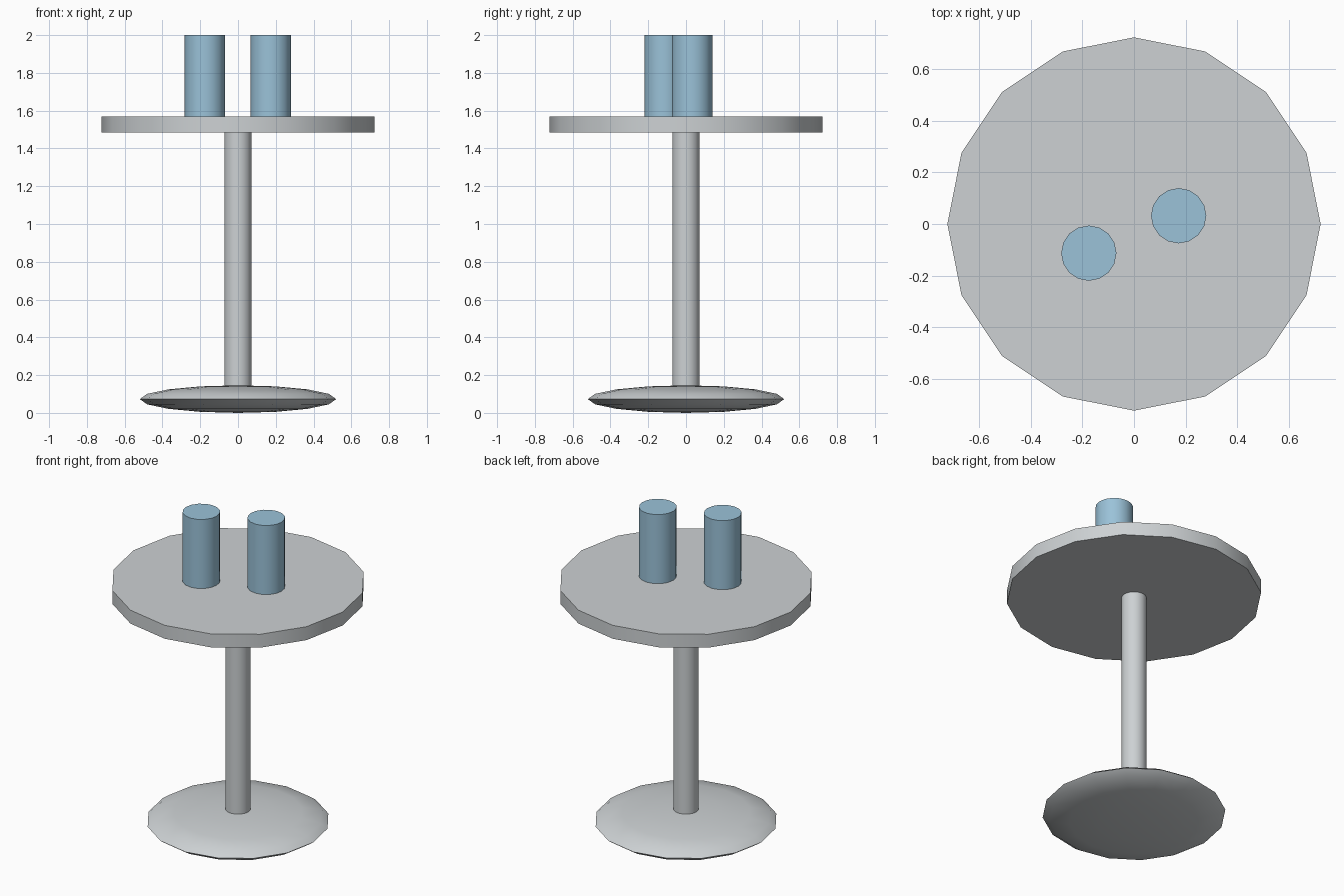
import bpy

cube = bpy.data.objects.get("Cube")
if cube:
    bpy.data.objects.remove(cube, do_unlink=True)

SIDES = 16


def make_material(name, rgb):
    mat = bpy.data.materials.new(name)
    mat.use_nodes = True
    color = (*rgb, 1.0)
    mat.diffuse_color = color
    mat.node_tree.nodes["Principled BSDF"].inputs["Base Color"].default_value = color
    return mat


def finish(name, mat):
    obj = bpy.context.object
    obj.name = name
    obj.data.materials.append(mat)
    bpy.ops.object.shade_smooth_by_angle()
    return obj


def cylinder(name, mat, radius, bottom, top, x=0.0, y=0.0):
    bpy.ops.mesh.primitive_cylinder_add(
        vertices=SIDES, radius=radius, depth=top - bottom,
        location=(x, y, (bottom + top) / 2))
    return finish(name, mat)


grey = make_material("light grey", (0.61, 0.64, 0.655))
blue = make_material("pale blue", (0.325, 0.54, 0.69))

# Base: flattened sphere
bpy.ops.mesh.primitive_uv_sphere_add(
    segments=SIDES, ring_count=SIDES // 2, radius=1, location=(0, 0, 0.073))
bpy.context.object.scale = (0.52, 0.52, 0.073)
bpy.ops.object.transform_apply(location=False, rotation=False, scale=True)
finish("base", grey)

# Post and round top
cylinder("post", grey, 0.072, 0.07, 1.50)
cylinder("table_top", grey, 0.723, 1.484, 1.568)

# Two cups
cylinder("right_cup", blue, 0.107, 1.56, 2.0, -0.175, -0.113)
cylinder("left_cup", blue, 0.107, 1.56, 2.0, 0.173, 0.032)
